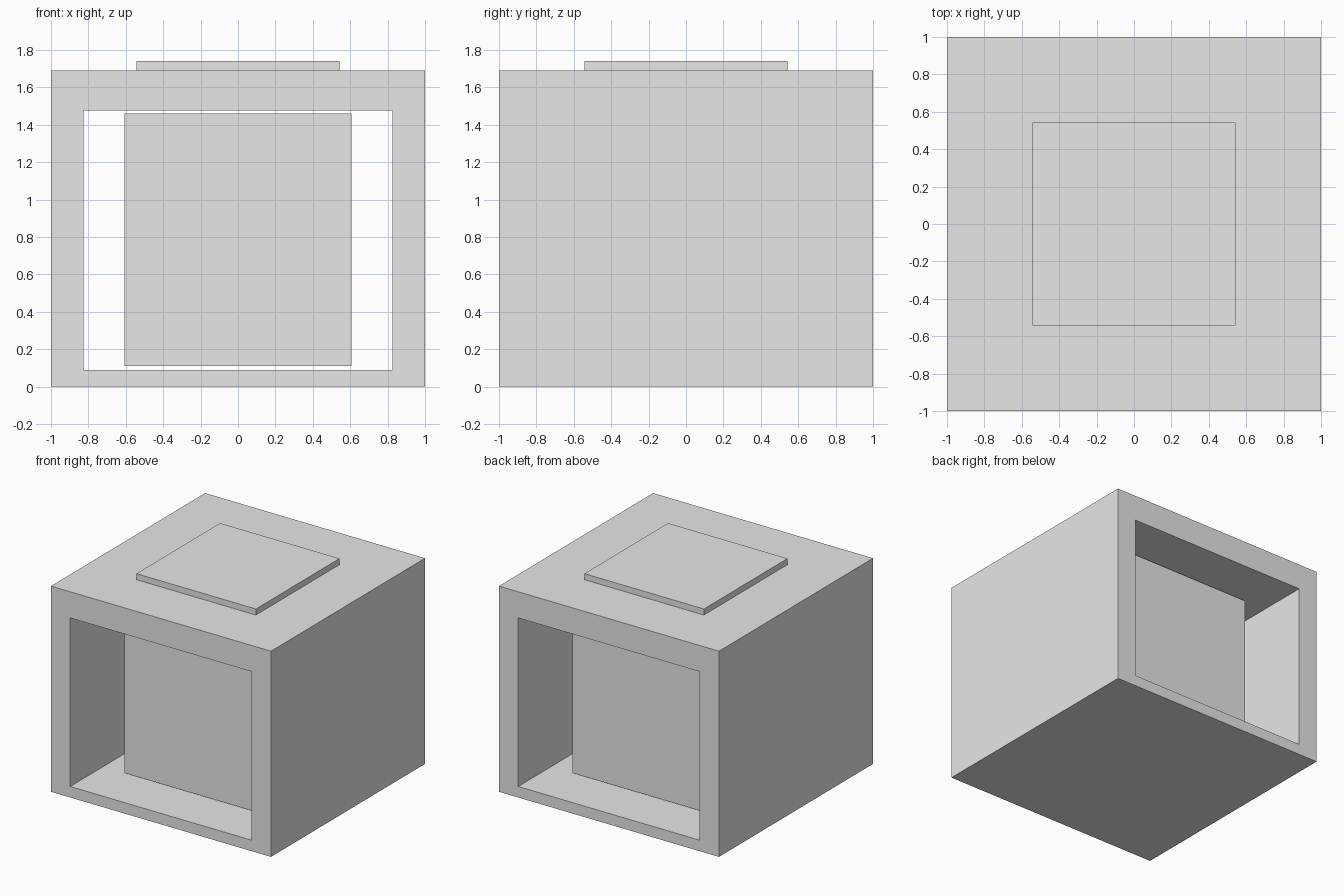
import bpy
import bmesh

cube = bpy.data.objects.get("Cube")
if cube:
    bpy.data.objects.remove(cube, do_unlink=True)

GREY = (0.8, 0.8, 0.8, 1.0)
grey = bpy.data.materials.new("light_grey")
grey.use_nodes = True
grey.diffuse_color = GREY
grey.node_tree.nodes["Principled BSDF"].inputs["Base Color"].default_value = GREY


def add_object(name, bm):
    bmesh.ops.recalc_face_normals(bm, faces=bm.faces)
    mesh = bpy.data.meshes.new(name)
    bm.to_mesh(mesh)
    bm.free()
    mesh.materials.append(grey)
    obj = bpy.data.objects.new(name, mesh)
    bpy.context.collection.objects.link(obj)
    return obj


def add_box(name, half, bottom, top):
    """Square box centred on the z axis."""
    bm = bmesh.new()
    bmesh.ops.create_cube(bm, size=1)
    for v in bm.verts:
        v.co.x *= 2 * half
        v.co.y *= 2 * half
        v.co.z = top if v.co.z > 0 else bottom
    return add_object(name, bm)


def add_tunnel(name, outer, inner, half_depth):
    """Rectangular tube open at front and back; rectangles are (half width, bottom, top)."""
    bm = bmesh.new()

    def ring(rect, y):
        w, low, high = rect
        return [bm.verts.new((x, y, z))
                for x, z in ((-w, low), (w, low), (w, high), (-w, high))]

    rings = [ring(outer, -half_depth), ring(outer, half_depth),
             ring(inner, half_depth), ring(inner, -half_depth)]
    for a, b in zip(rings, rings[1:] + rings[:1]):
        for i in range(4):
            j = (i + 1) % 4
            bm.faces.new((a[i], a[j], b[j], b[i]))
    return add_object(name, bm)


# Outer casing, open at front and back
add_tunnel("casing", (1.0, 0.0, 1.69), (0.825, 0.09, 1.475), 1.0)

# Block held inside the casing
add_box("inner_block", 0.608, 0.11, 1.46)

# Raised plate on the roof
add_box("top_plate", 0.543, 1.69, 1.74)
